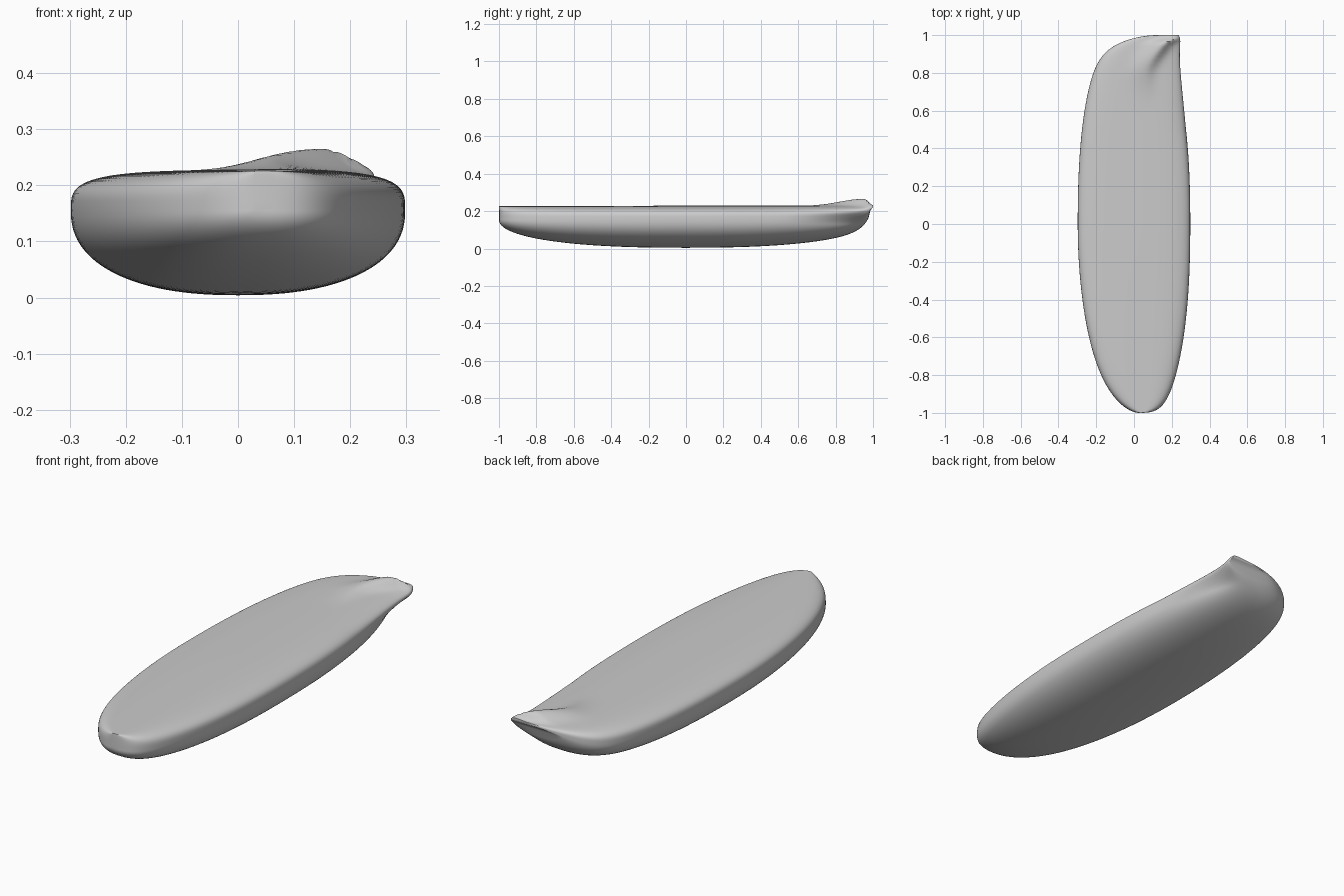
import bpy, bmesh
from math import cos, sin, pi, exp

cube = bpy.data.objects.get("Cube")
if cube:
    bpy.data.objects.remove(cube, do_unlink=True)

STATIONS, RING = 72, 112
BEAM, DECK = 0.298, 0.226


def smooth(a, b, v):
    t = min(1, max(0, (v - a) / (b - a)))
    return t * t * (3 - 2 * t)


def full(y):
    """Blunt rounded outline, 1 amidships and 0 at the end."""
    return max(0, 1 - abs(y) ** 2.3) ** 0.35


def station(y):
    """Left and right edges, deck right edge, waist height and keel height."""
    u = abs(y)
    if y < 0:
        shift = 0.03 * u ** 8
        low = shift - BEAM * max(0, 1 - y * y) ** 0.5
        high = deck = shift + BEAM * full(y)
        waist = 0.155
    else:
        shift = 0.13 * y ** 20
        low = shift - BEAM * full(y)
        high = shift + BEAM * full(y)
        deck = max(high, 0.297 - 0.05 * y ** 1.2 - 0.012 * y ** 60)
        waist = 0.155 + 0.065 * y ** 16
        u = min(1, y / 0.985)
    keel = waist - (waist - 0.004) * max(0, 1 - u ** 2.4) ** 0.45
    return low, high, deck, waist, keel


def ridge(x, y):
    """Raised fold running into the overhanging stern corner."""
    crest = 0.06 + 0.14 * smooth(0.78, 1.06, y) + 0.05 * smooth(0.95, 1, y)
    height = 0.037 * smooth(0.55, 0.95, y) ** 2 * (1 - 0.85 * smooth(0.955, 1, y))
    spread = 0.075 if x < crest else 0.042
    return height * exp(-((x - crest) / spread) ** 2)


# Hull and deck lofted as one closed skin
bm = bmesh.new()
rings = []
for i in range(STATIONS + 1):
    y = -cos(pi * i / STATIONS)
    low, high, deck, waist, keel = station(y)
    ring = []
    for j in range(RING):
        a = 2 * pi * j / RING
        c, upper = cos(a), sin(a) >= 0
        n = 3.6 if upper else 2.3
        rise = max(0, 1 - abs(c) ** n) ** (1 / n)
        z = waist + rise * (DECK - waist) if upper else waist - rise * (waist - keel)
        # The deck edge flares out beyond the hull at the stern
        edge = high + (deck - high) * smooth(0.13, 0.212, z)
        x = (low + edge) / 2 + c * (edge - low) / 2
        if upper:
            z += ridge(x, y) * rise + 0.003 * rise * smooth(-0.2, 0.1, x) * smooth(-1, 0, y)
        ring.append(bm.verts.new((x, y, z)))
    rings.append(ring)

for a, b in zip(rings, rings[1:]):
    for j in range(RING):
        k = (j + 1) % RING
        bm.faces.new((a[j], a[k], b[k], b[j]))
bm.faces.new(rings[-1])
bmesh.ops.remove_doubles(bm, verts=bm.verts, dist=0.0002)
bmesh.ops.recalc_face_normals(bm, faces=bm.faces)

mesh = bpy.data.meshes.new("hull")
bm.to_mesh(mesh)
bm.free()
hull = bpy.data.objects.new("hull", mesh)
bpy.context.collection.objects.link(hull)

# Plain grey finish
grey = bpy.data.materials.new("plain grey")
grey.use_nodes = True
colour = (0.6, 0.6, 0.6, 1)
grey.diffuse_color = colour
grey.node_tree.nodes["Principled BSDF"].inputs["Base Color"].default_value = colour
mesh.materials.append(grey)

bpy.context.view_layer.objects.active = hull
hull.select_set(True)
bpy.ops.object.shade_smooth_by_angle(angle=pi / 4)
